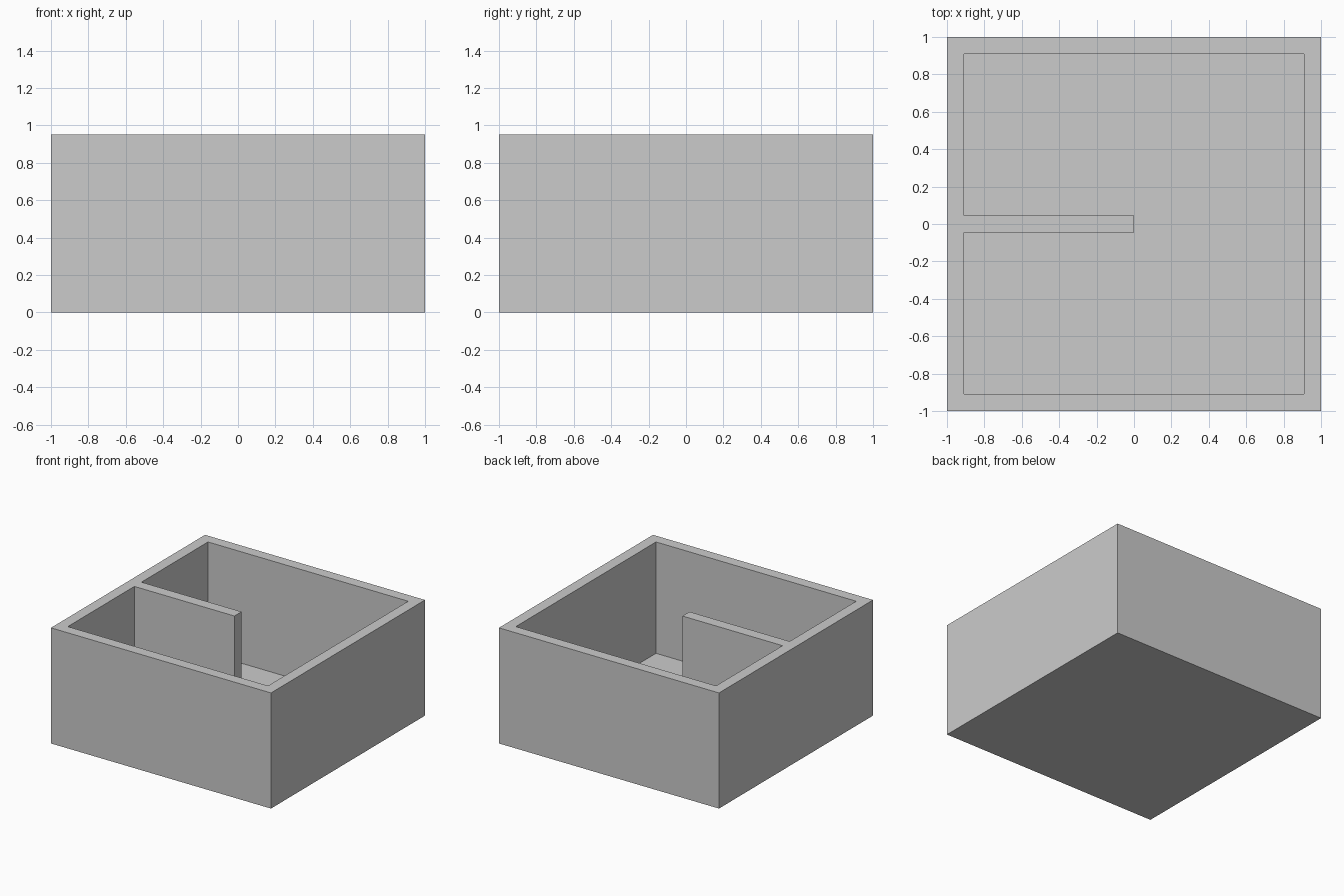
import bpy, bmesh

if "Cube" in bpy.data.objects:
    bpy.data.objects.remove(bpy.data.objects["Cube"])

HEIGHT = 0.95
FLOOR = 0.035
INNER = 0.91      # half width of the cavity
HALF_WALL = 0.046  # half thickness of the partition


def prism(name, outline, z0, z1):
    """Extrude a counter-clockwise outline from z0 to z1."""
    bm = bmesh.new()
    base = bm.faces.new([bm.verts.new((x, y, z0)) for x, y in outline])
    top = bmesh.ops.extrude_face_region(bm, geom=[base], use_keep_orig=True)["geom"]
    for v in top:
        if isinstance(v, bmesh.types.BMVert):
            v.co.z = z1
    bmesh.ops.recalc_face_normals(bm, faces=bm.faces[:])
    mesh = bpy.data.meshes.new(name)
    bm.to_mesh(mesh)
    bm.free()
    obj = bpy.data.objects.new(name, mesh)
    bpy.context.collection.objects.link(obj)
    return obj


# Solid square block
box = prism("partitioned_box", [(-1, -1), (1, -1), (1, 1), (-1, 1)], 0, HEIGHT)

# Cavity wrapping around the half-length partition
half = [(0, HALF_WALL), (-INNER, HALF_WALL), (-INNER, INNER), (INNER, INNER)]
outline = half + [(x, -y) for x, y in reversed(half)]
cavity = prism("cavity_cutter", outline[::-1], FLOOR, HEIGHT + 0.2)
cavity.hide_render = True

# Hollow the block, leaving floor, walls and partition in one piece
cut = box.modifiers.new("hollow", 'BOOLEAN')
cut.operation = 'DIFFERENCE'
cut.solver = 'EXACT'
cut.object = cavity
bpy.context.view_layer.objects.active = box
box.select_set(True)
bpy.ops.object.modifier_apply(modifier=cut.name)
bpy.data.objects.remove(cavity)
